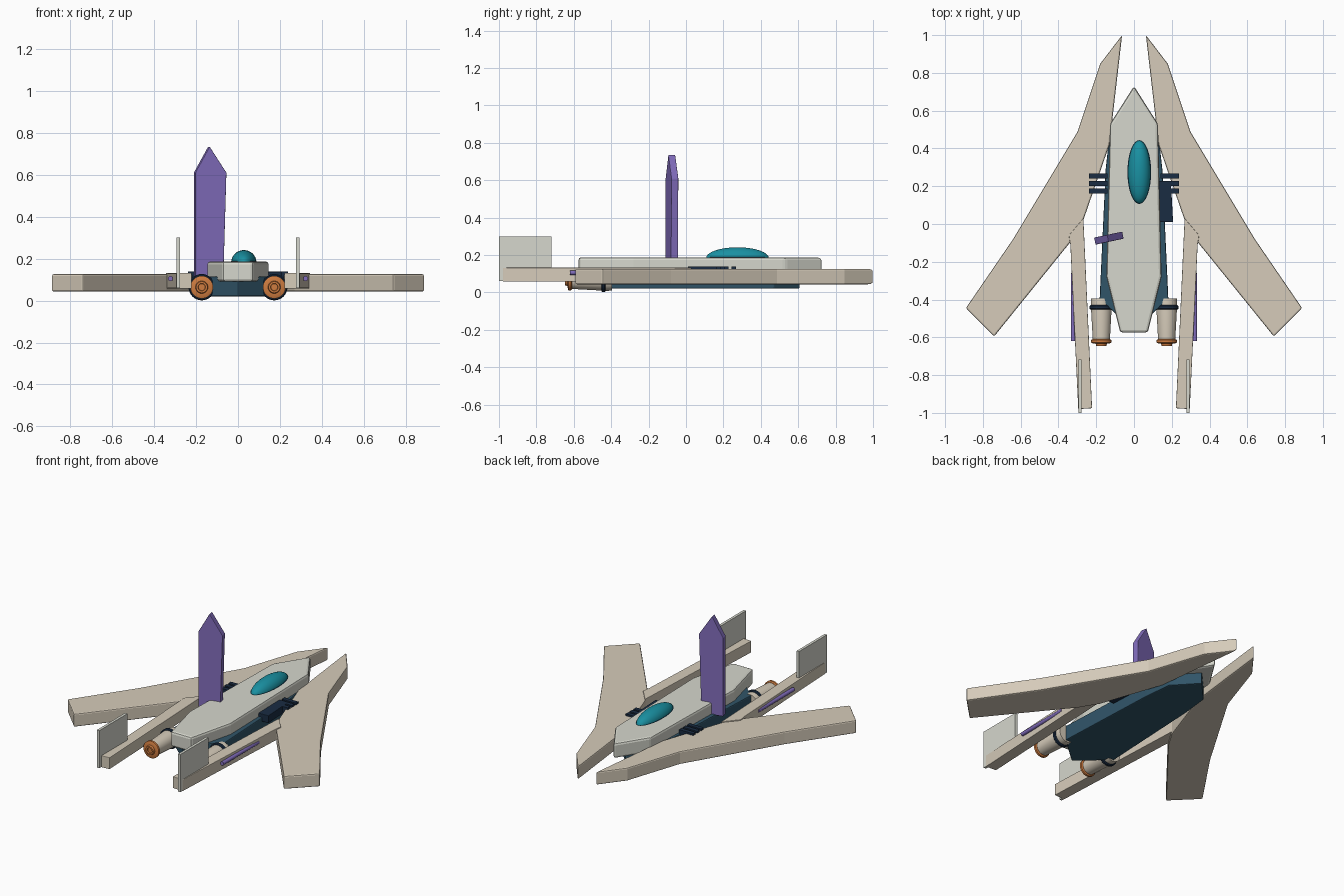
import bpy, bmesh, math
from mathutils import Matrix

if "Cube" in bpy.data.objects:
    bpy.data.objects.remove(bpy.data.objects["Cube"])


def mat(name, rgb):
    m = bpy.data.materials.new(name)
    m.diffuse_color = (*rgb, 1)
    m.use_nodes = True
    m.node_tree.nodes["Principled BSDF"].inputs["Base Color"].default_value = m.diffuse_color
    return m


CREAM = mat("cream", (.67, .60, .49))
WHITE = mat("off_white", (.67, .68, .61))
TEAL = mat("dark_teal", (.03, .09, .14))
GLASS = mat("canopy_blue", (.01, .28, .36))
NAVY = mat("navy", (.01, .025, .055))
PURPLE = mat("purple", (.22, .15, .50))
ORANGE = mat("orange", (.62, .20, .05))


def finish(name, bm, material, bevel=0, mirror=False, smooth=False):
    bmesh.ops.recalc_face_normals(bm, faces=bm.faces)
    me = bpy.data.meshes.new(name)
    bm.to_mesh(me)
    bm.free()
    ob = bpy.data.objects.new(name, me)
    bpy.context.collection.objects.link(ob)
    me.materials.append(material)
    if bevel:
        b = ob.modifiers.new("bevel", 'BEVEL')
        b.width, b.segments, b.limit_method = bevel, 2, 'ANGLE'
    if mirror:
        m = ob.modifiers.new("mirror", 'MIRROR')
        m.use_axis[0] = True
    if smooth:
        bpy.ops.object.select_all(action='DESELECT')
        ob.select_set(True)
        bpy.context.view_layer.objects.active = ob
        bpy.ops.object.shade_smooth_by_angle(angle=math.radians(35))
    return ob


def prism(name, pts, z0, z1, material, bevel=0, mirror=False):
    """Extrude an outline in x, y from z0 to z1."""
    bm = bmesh.new()
    f = bm.faces.new([bm.verts.new((x, y, z0)) for x, y in pts])
    r = bmesh.ops.extrude_face_region(bm, geom=[f])
    for v in r["geom"]:
        if isinstance(v, bmesh.types.BMVert):
            v.co.z = z1
    return finish(name, bm, material, bevel, mirror)


def box(name, x0, x1, y0, y1, z0, z1, material, bevel=0, mirror=False):
    return prism(name, [(x0, y0), (x1, y0), (x1, y1), (x0, y1)], z0, z1, material, bevel, mirror)


def sym(half):
    """Full outline from its right half."""
    return half + [(-x, y) for x, y in reversed(half) if x > 0]


def lathe(name, x, z, profile, material, n=32):
    """Closed turned part along y, mirrored; profile is (radius, y)."""
    bm = bmesh.new()
    rings = [[bm.verts.new((x + r * math.cos(2 * math.pi * i / n), y,
                            z + r * math.sin(2 * math.pi * i / n))) for i in range(n)]
             for r, y in profile]
    for a, b in zip(rings, rings[1:]):
        for i in range(n):
            j = (i + 1) % n
            bm.faces.new((a[i], a[j], b[j], b[i]))
    bm.faces.new(rings[0])
    bm.faces.new(rings[-1])
    return finish(name, bm, material, 0, True, True)


def ellipsoid(name, centre, radii, material):
    bm = bmesh.new()
    bmesh.ops.create_uvsphere(bm, u_segments=32, v_segments=16, radius=1,
                              matrix=Matrix.Translation(centre) @ Matrix.Diagonal((*radii, 1)))
    return finish(name, bm, material, smooth=True)


# Fuselage: pale upper hull over a dark lower hull
prism("upper_hull", sym([(0, .73), (.127, .53), (.146, -.28), (.073, -.575)]),
      .09, .187, WHITE, .014)
prism("lower_hull", sym([(0, .61), (.13, .47), (.15, .29), (.182, -.40), (0, -.56)]),
      .02, .115, TEAL, .006)

# Swept wings with long forward prongs
prism("wings", [(.063, 1), (.18, .847), (.30, .487), (.64, -.08), (.89, -.445),
                (.74, -.595), (.34, -.10), (.27, .015), (.13, .42)],
      .043, .126, CREAM, .008, True)

# Tail booms, their fins and side rods
prism("tail_booms", [(.268, .03), (.345, -.06), (.337, -.11), (.295, -.98), (.222, -.975)],
      .058, .132, CREAM, .003, True)
box("tail_fins", .277, .294, -1, -.718, .06, .30, WHITE, 0, True)
lathe("side_rods", .322, .105, [(.012, -.62), (.012, -.26)], PURPLE, 16)

# Canopy and its rim
ellipsoid("canopy", (.028, .275, .183), (.06, .168, .058), GLASS)
ellipsoid("canopy_rim", (.028, .275, .183), (.067, .18, .012), NAVY)

# Side vents and single equipment box
for i, y in enumerate((.175, .215, .255)):
    box(f"vent_slats_{i + 1}", .14, .238, y - .013, y + .013, .105, .138, NAVY, 0, True)
prism("equipment_box", [(.13, .01), (.207, .01), (.195, .228), (.13, .228)],
      .09, .138, NAVY, .003)

# Twin engines with dark bands and stepped orange nozzles
EX, EZ = .173, .064
lathe("engine_bodies", EX, EZ, [(.054, -.395), (.056, -.42), (.045, -.62)], CREAM)
lathe("engine_bands", EX, EZ, [(.058, -.43), (.063, -.435), (.063, -.448), (.058, -.453)], NAVY)
lathe("engine_nozzles", EX, EZ, [(.047, -.61), (.054, -.615), (.054, -.628), (.044, -.632),
                                 (.030, -.633), (.027, -.646), (.018, -.646), (.016, -.638)], ORANGE)

# Tall pointed blade, slightly turned, standing off-centre
bm = bmesh.new()
prof = [(-.075, .11), (.062, .11), (.077, .61), (-.005, .735), (-.075, .61)]
sides = []
for s in (-1, 1):
    sides.append([bm.verts.new((x, s * .019, z)) for x, z in prof])
    bm.faces.new(sides[-1])
for i in range(5):
    j = (i + 1) % 5
    bm.faces.new((sides[0][i], sides[0][j], sides[1][j], sides[1][i]))
bm.transform(Matrix.Translation((-.134, -.075, 0)) @ Matrix.Rotation(math.radians(12), 4, 'Z'))
finish("upright_blade", bm, PURPLE, .003)
